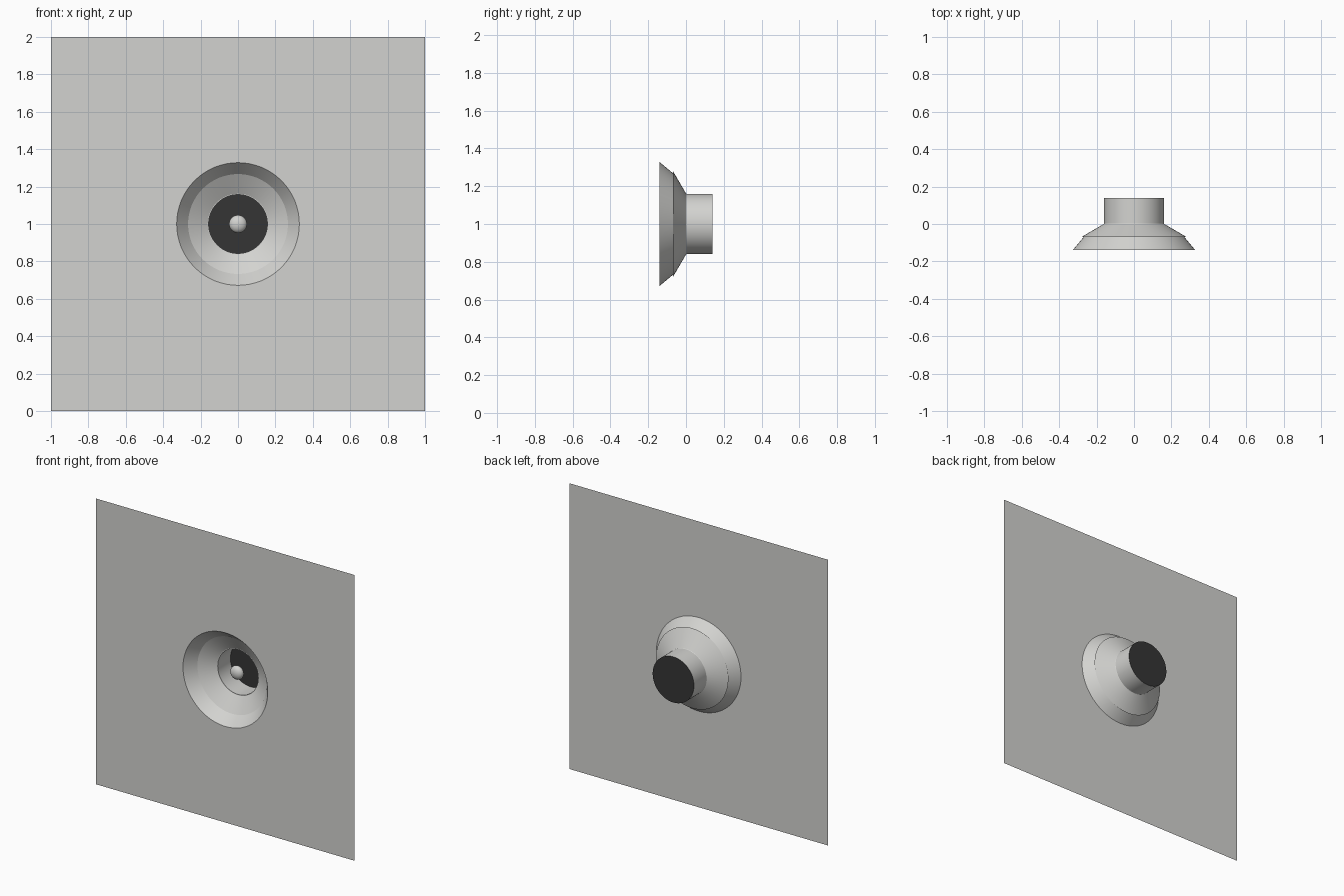
import bpy, bmesh, math

if "Cube" in bpy.data.objects:
    bpy.data.objects.remove(bpy.data.objects["Cube"])

SEG = 64
CZ = 1.0  # height of the lamp axis


def material(name, rgb):
    m = bpy.data.materials.new(name)
    m.diffuse_color = (*rgb, 1.0)
    m.use_nodes = True
    m.node_tree.nodes["Principled BSDF"].inputs["Base Color"].default_value = m.diffuse_color
    return m


LIGHT = material("light_grey", (0.65, 0.65, 0.63))
DARK = material("dark_grey", (0.035, 0.035, 0.035))


def finish(name, bm, mat, smooth=True):
    bmesh.ops.remove_doubles(bm, verts=bm.verts, dist=1e-5)
    bmesh.ops.recalc_face_normals(bm, faces=bm.faces)
    me = bpy.data.meshes.new(name)
    bm.to_mesh(me)
    bm.free()
    ob = bpy.data.objects.new(name, me)
    bpy.context.collection.objects.link(ob)
    me.materials.append(mat)
    if smooth:
        bpy.ops.object.select_all(action='DESELECT')
        ob.select_set(True)
        bpy.context.view_layer.objects.active = ob
        bpy.ops.object.shade_smooth_by_angle(angle=math.radians(30))
    return ob


def lathe(name, profile, mat, seg=SEG):
    """Revolve (radius, y) points around the lamp axis."""
    bm = bmesh.new()
    verts = [bm.verts.new((r, y, CZ)) for r, y in profile]
    edges = [bm.edges.new(p) for p in zip(verts, verts[1:])]
    bmesh.ops.spin(bm, geom=verts + edges, cent=(0, 0, CZ), axis=(0, 1, 0),
                   angle=2 * math.pi, steps=seg, use_merge=True)
    return finish(name, bm, mat)


# ceiling / wall panel with a round opening
bm = bmesh.new()
inner, outer = [], []
for i in range(SEG):
    a = 2 * math.pi * i / SEG
    c, s = math.cos(a), math.sin(a)
    k = 1 / max(abs(c), abs(s))
    inner.append(bm.verts.new((0.328 * c, -0.14, CZ + 0.328 * s)))
    outer.append(bm.verts.new((k * c, -0.14, CZ + k * s)))
for i in range(SEG):
    j = (i + 1) % SEG
    bm.faces.new((inner[i], inner[j], outer[j], outer[i]))
finish("panel", bm, LIGHT, smooth=False)

# two stepped reflector cones
lathe("outer_reflector", [(0.328, -0.14), (0.267, -0.067)], LIGHT)
lathe("inner_reflector", [(0.28, -0.069), (0.162, 0.0)], LIGHT)

# lamp housing with a small inner lip
lathe("housing", [(0.162, 0.0), (0.157, 0.0), (0.157, 0.14)], LIGHT)
lathe("housing_shell", [(0.162, 0.0), (0.160, 0.003), (0.160, 0.139)], LIGHT)

# dark back plate
lathe("back_plate", [(0.0, 0.14), (0.160, 0.14)], DARK)

# small bulb in the middle of the opening
R, D, N = 0.048, 0.03, 10
lathe("bulb", [(R * math.sin(math.pi * i / N), -0.01 - D * math.cos(math.pi * i / N))
               for i in range(N + 1)], LIGHT, seg=24)
